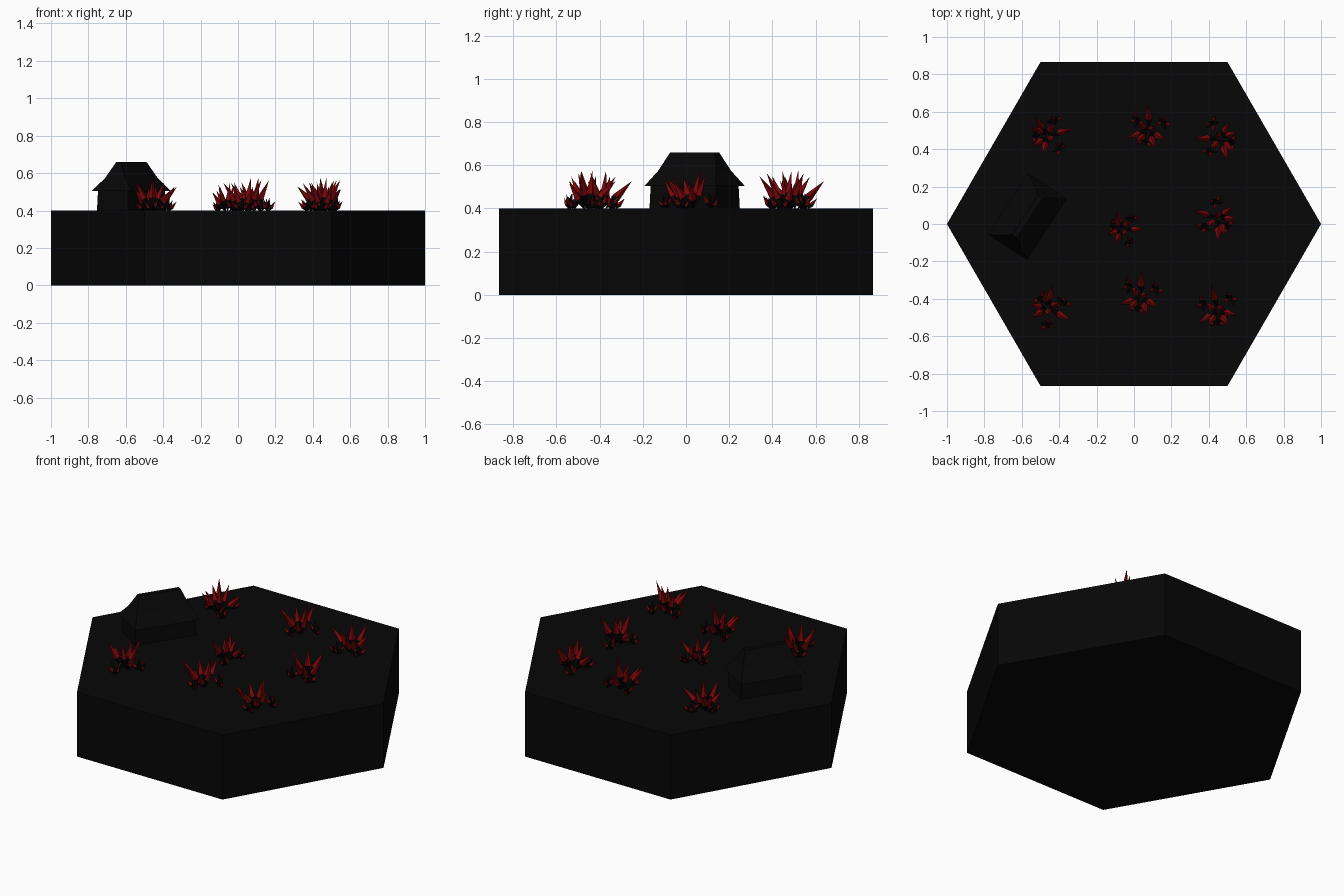
import bpy, bmesh, math, random
from mathutils import Vector, Matrix

if "Cube" in bpy.data.objects:
    bpy.data.objects.remove(bpy.data.objects["Cube"], do_unlink=True)

GROUND = 0.4


def material(name, colour):
    mat = bpy.data.materials.new(name)
    mat.use_nodes = True
    mat.diffuse_color = (*colour, 1)
    mat.node_tree.nodes["Principled BSDF"].inputs["Base Color"].default_value = (*colour, 1)
    return mat


black = material("charcoal black", (0.002, 0.002, 0.002))
red = material("deep red", (0.2, 0.002, 0.003))


def finish(bm, name, mats):
    bmesh.ops.recalc_face_normals(bm, faces=bm.faces)
    mesh = bpy.data.meshes.new(name)
    bm.to_mesh(mesh)
    bm.free()
    for mat in mats:
        mesh.materials.append(mat)
    obj = bpy.data.objects.new(name, mesh)
    bpy.context.collection.objects.link(obj)
    return obj


def loft_rectangles(name, rings):
    """Stack of rectangles (length, width, height), capped at both ends."""
    bm = bmesh.new()
    loops = []
    for length, width, z in rings:
        loops.append([bm.verts.new((sx * length / 2, sy * width / 2, z))
                      for sx, sy in ((-1, -1), (1, -1), (1, 1), (-1, 1))])
    for low, high in zip(loops, loops[1:]):
        for i in range(4):
            j = (i + 1) % 4
            bm.faces.new((low[i], low[j], high[j], high[i]))
    bm.faces.new(loops[0])
    bm.faces.new(loops[-1])
    return finish(bm, name, [black])


# Hexagonal ground tile with a corner along the x axis
bm = bmesh.new()
bmesh.ops.create_cone(bm, cap_ends=True, segments=6, radius1=1, radius2=1, depth=GROUND,
                      matrix=Matrix.Translation((0, 0, GROUND / 2)) @ Matrix.Rotation(math.pi / 6, 4, "Z"))
finish(bm, "ground_tile", [black])

# Hut: walls under a two-pitch hipped roof
walls = loft_rectangles("hut_walls", [(0.37, 0.20, 0.39), (0.36, 0.19, 0.52)])
roof = loft_rectangles("hut_roof", [(0.39, 0.25, 0.505), (0.32, 0.125, 0.575),
                                    (0.25, 0.03, 0.66)])
for part in (walls, roof):
    part.location = (-0.57, 0.04, 0)
    part.rotation_euler.z = math.radians(57)


# Crystal bushes
def add_spike(bm, base, direction, length, radius, tip_mat):
    """Four-sided spike: dark stem widening to a shoulder, then a long point."""
    turn = direction.to_track_quat("Z", "Y").to_matrix()
    foot = bm.verts.new(base)
    tip = bm.verts.new(base + direction * length)
    shoulder = []
    for i in range(4):
        a = i * math.pi / 2
        local = Vector((radius * math.cos(a), radius * math.sin(a), length * 0.42))
        shoulder.append(bm.verts.new(base + turn @ local))
    for i in range(4):
        pair = (shoulder[i], shoulder[(i + 1) % 4])
        bm.faces.new((*pair, foot)).material_index = 0
        bm.faces.new((*pair, tip)).material_index = tip_mat


def add_cluster(bm, rng, centre, count, length, radius, all_red):
    """Ring of leaning spikes around an upright one."""
    for i in range(count):
        spin = math.tau * i / count + rng.uniform(-0.3, 0.3)
        lean = math.radians(rng.uniform(22, 45)) if i else math.radians(10)
        direction = Vector((math.sin(lean) * math.cos(spin),
                            math.sin(lean) * math.sin(spin), math.cos(lean)))
        tip_mat = 1 if all_red or i % 2 else 0
        add_spike(bm, centre + Vector((direction.x, direction.y, 0)) * length * 0.1,
                  direction, length * rng.uniform(0.75, 1.0), radius, tip_mat)


def crystal_bush(name, x, y, angle, scale):
    rng = random.Random(5)
    bm = bmesh.new()
    z = GROUND - 0.005
    add_cluster(bm, rng, Vector((0, 0, z)), 7, 0.195 * scale, 0.02 * scale, True)
    for spin, reach in ((0, 0.09), (1.9, 0.085), (3.8, 0.06)):
        centre = Vector((math.cos(spin), math.sin(spin), 0)) * reach * scale
        add_cluster(bm, rng, centre + Vector((0, 0, z)), 6, 0.085 * scale, 0.011 * scale, False)
    bush = finish(bm, name, [black, red])
    bush.location = (x, y, 0)
    bush.rotation_euler.z = math.radians(angle)


BUSHES = [(-0.46, 0.47, -45, 1), (0.08, 0.50, 30, 1), (0.46, 0.46, 120, 1),
          (-0.06, -0.03, -60, 0.85), (0.45, 0.03, 100, 1),
          (-0.46, -0.45, -90, 1), (0.04, -0.39, 30, 1), (0.45, -0.46, 45, 1)]
for number, (x, y, angle, scale) in enumerate(BUSHES, 1):
    crystal_bush(f"crystal_bush_{number}", x, y, angle, scale)
